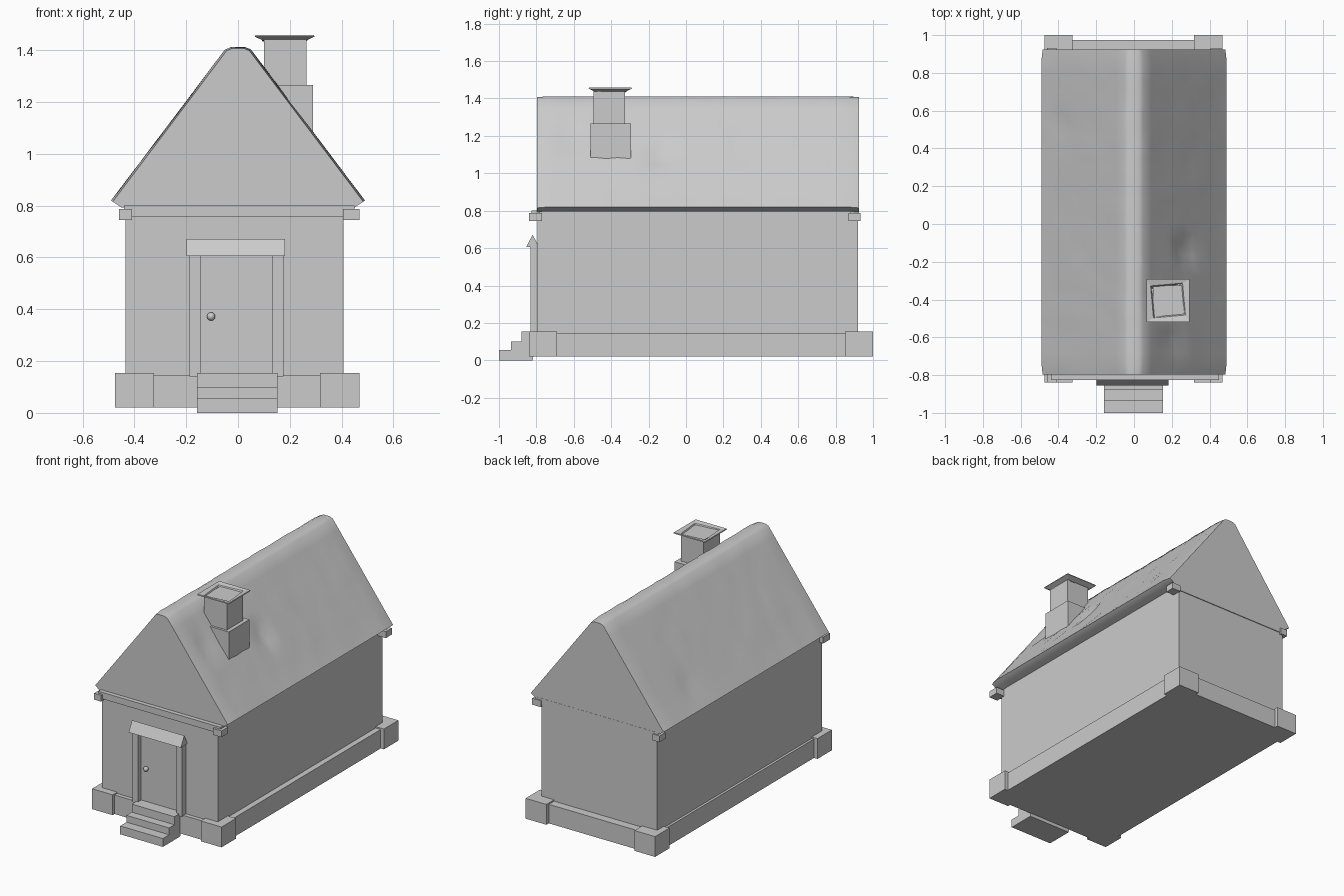
import bpy, bmesh, math, random
from mathutils import Vector

random.seed(4)
cube = bpy.data.objects.get("Cube")
if cube:
    bpy.data.objects.remove(cube, do_unlink=True)

stone = bpy.data.materials.new("plain_grey")
stone.use_nodes = True
GREY = (0.6, 0.6, 0.6, 1)
stone.diffuse_color = GREY
bsdf = next(n for n in stone.node_tree.nodes if n.type == 'BSDF_PRINCIPLED')
bsdf.inputs["Base Color"].default_value = GREY


def finish(name, bm):
    bmesh.ops.recalc_face_normals(bm, faces=bm.faces)
    mesh = bpy.data.meshes.new(name)
    bm.to_mesh(mesh)
    bm.free()
    mesh.materials.append(stone)
    obj = bpy.data.objects.new(name, mesh)
    bpy.context.collection.objects.link(obj)
    return obj


def smooth(obj, degrees):
    bpy.ops.object.select_all(action='DESELECT')
    obj.select_set(True)
    bpy.context.view_layer.objects.active = obj
    bpy.ops.object.shade_smooth_by_angle(angle=math.radians(degrees))


def box(name, x, y, z):
    bm = bmesh.new()
    bmesh.ops.create_cube(bm, size=1)
    for v in bm.verts:
        v.co = [a + (b - a) * (c + 0.5) for (a, b), c in zip((x, y, z), v.co)]
    return finish(name, bm)


def extrude_x(name, profile, x0, x1):
    """Extrude a (y, z) outline along x."""
    bm = bmesh.new()
    ends = [[bm.verts.new((x, y, z)) for y, z in profile] for x in (x0, x1)]
    for ring in ends:
        bm.faces.new(ring)
    for i in range(len(profile)):
        j = (i + 1) % len(profile)
        bm.faces.new((ends[0][i], ends[0][j], ends[1][j], ends[1][i]))
    return finish(name, bm)


# Foundation with four corner blocks
box("foundation", (-0.45, 0.445), (-0.82, 0.975), (0.02, 0.145))
for side, x in (("right", (-0.475, -0.325)), ("left", (0.317, 0.468))):
    for end, y in (("front", (-0.84, -0.69)), ("back", (0.85, 1.0))):
        box(f"{end}_{side}_foundation_block", x, y, (0.02, 0.154))

# Walls
box("walls", (-0.434, 0.408), (-0.793, 0.92), (0.14, 0.80))

# Beams under the gables, with end blocks
for end, y, yb in (("front", (-0.825, -0.78), (-0.84, -0.77)),
                   ("back", (0.88, 0.925), (0.87, 0.932))):
    box(f"{end}_beam", (-0.44, 0.45), y, (0.757, 0.80))
    for side, x in (("right", (-0.46, -0.41)), ("left", (0.405, 0.468))):
        box(f"{end}_{side}_beam_block", x, yb, (0.745, 0.787))


# Roof: weathered sheet running eave to ridge to eave, closed by gables
def build_roof():
    half = [Vector((0.455, 0, 0.797))]
    eave, ridge = Vector((0.49, 0, 0.82)), Vector((0.05, 0, 1.403))
    half += [eave.lerp(ridge, i / 10) for i in range(11)]
    half.append(Vector((0.028, 0, 1.412)))
    profile = half + [Vector((-p.x, 0, p.z)) for p in reversed(half)]
    front, back, columns = -0.797, 0.924, 30
    dents = [(Vector((0.28, -0.13, 1.09)), 0.035),
             (Vector((0.2, -0.62, 1.2)), 0.02),
             (Vector((-0.39, 0.53, 0.96)), 0.015)]
    bm = bmesh.new()
    rings = []
    for c in range(columns + 1):
        y = front + (back - front) * c / columns
        at_end = c in (0, columns)
        ring = []
        for i, p in enumerate(profile):
            co = Vector((p.x, y, p.z))
            inward = Vector((-math.copysign(0.8, p.x), 0, -0.6))
            if at_end:
                co += inward * 0.008
            elif 1 < i < len(profile) - 2:
                co += inward * random.uniform(0, 0.004)
                for centre, depth in dents:
                    co += inward * depth * math.exp(-((co - centre).length / 0.055) ** 2)
            ring.append(bm.verts.new(co))
        rings.append(ring)
    n = len(profile)
    for a, b in zip(rings, rings[1:]):
        for i in range(n):
            j = (i + 1) % n
            bm.faces.new((a[i], a[j], b[j], b[i]))
    bm.faces.new(rings[0])
    bm.faces.new(rings[-1])
    smooth(finish("roof", bm), 50)


build_roof()

# Chimney: wide base, narrow shaft, flared thin cap with a sunken opening
box("chimney_base", (0.07, 0.29), (-0.51, -0.295), (1.05, 1.265))
box("chimney_shaft", (0.1, 0.265), (-0.495, -0.325), (1.25, 1.446))


def build_cap():
    bm = bmesh.new()
    rings = []
    for r, z, turn in ((0.085, 1.438, 0), (0.115, 1.452, 0), (0.113, 1.458, 0),
                       (0.085, 1.452, 5), (0.075, 1.435, 10), (0.045, 1.425, 18)):
        ring = []
        for k in range(4):
            a = math.radians(45 + 90 * k + turn)
            d = r * math.sqrt(2)
            ring.append(bm.verts.new((0.18 + d * math.cos(a), -0.405 + d * math.sin(a), z)))
        rings.append(ring)
    for a, b in zip(rings, rings[1:]):
        for i in range(4):
            j = (i + 1) % 4
            bm.faces.new((a[i], a[j], b[j], b[i]))
    bm.faces.new(rings[0])
    bm.faces.new(rings[-1])
    finish("chimney_cap", bm)


build_cap()

# Doorway: panel, jambs, wedge-shaped lintel and knob
box("door", (-0.145, 0.133), (-0.80, -0.78), (0.14, 0.61))
for side, x in (("right", (-0.188, -0.145)), ("left", (0.133, 0.175))):
    box(f"{side}_door_jamb", x, (-0.832, -0.78), (0.14, 0.61))
extrude_x("lintel", [(-0.855, 0.605), (-0.82, 0.672), (-0.785, 0.605)], -0.198, 0.182)
knob_bm = bmesh.new()
bmesh.ops.create_uvsphere(knob_bm, u_segments=12, v_segments=8, radius=0.016)
for v in knob_bm.verts:
    v.co += Vector((-0.104, -0.81, 0.372))
smooth(finish("door_knob", knob_bm), 60)

# Front steps
steps = [(-1.0, 0), (-1.0, 0.055), (-0.935, 0.055), (-0.935, 0.1),
         (-0.88, 0.1), (-0.88, 0.153), (-0.79, 0.153), (-0.82, 0)]
extrude_x("front_steps", steps, -0.158, 0.153)
